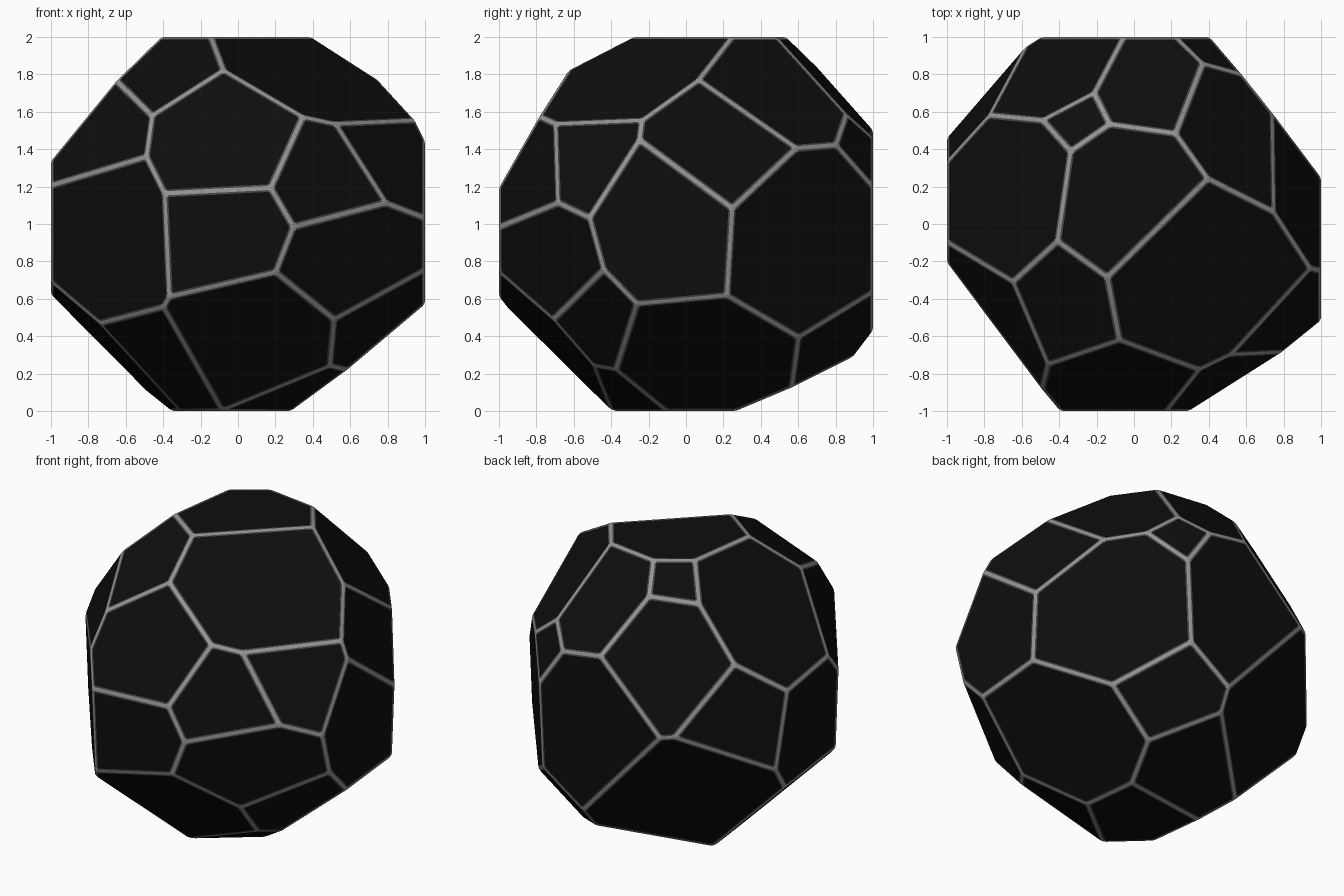
import bpy, bmesh
from mathutils import Vector

if "Cube" in bpy.data.objects:
    bpy.data.objects.remove(bpy.data.objects["Cube"])

# Cutting planes (a, b, c, d): a*x + b*y + c*z = d, measured from the block centre
CUTS = [
    # upper facets
    (-.052, -1.718, 1, 1.903), (-.722, -1, 1.67, 2.06), (-1.97, -1.25, 1, 2.435),
    (-1, .144, .89, 1.288), (-.69, 1, 1.386, 2.012), (.141, 1, .955, 1.473),
    (1, -1.019, 2.35, 2.5), (1.4, 1, 1.398, 2.198), (2.216, .735, 1, 2.484),
    # facets around the middle
    (1.72, -3.125, 1, 3.622), (1.644, -1.556, 1, 2.485), (1, -1.42, -.388, 1.724),
    (-.796, -.604, -.036, .913), (1.25, 1, -.06, 1.494), (1.463, 2.386, 1, 3.18),
    (-.98, 1.64, 1, 2.2), (-1.339, 1, .2545, 1.745),
    # lower facets
    (.23, -1.12, -1, 1.427), (1.117, -1.027, -1, 1.818), (.817, .093, -1, 1.223),
    (.341, -.436, -1, 1.144), (-1.11, 1.56, -1, 2.055), (.698, 1.15, -1, 1.78),
    (-.06, .445, -1, 1.105), (-.607, -.649, -1, 1.311), (-1, -.12, -1, 1.335),
]


def material(name, v):
    m = bpy.data.materials.new(name)
    m.diffuse_color = (v, v, v, 1)
    m.use_nodes = True
    m.node_tree.nodes["Principled BSDF"].inputs["Base Color"].default_value = m.diffuse_color
    return m


# Block cut down to a faceted stone
bm = bmesh.new()
bmesh.ops.create_cube(bm, size=2)
for a, b, c, d in CUTS:
    n = Vector((a, b, c))
    bmesh.ops.bisect_plane(bm, geom=bm.verts[:] + bm.edges[:] + bm.faces[:], dist=1e-5,
                           plane_co=n * d / n.length_squared, plane_no=n, clear_outer=True)
    rim = [e for e in bm.edges if e.is_boundary]
    if rim:
        bmesh.ops.holes_fill(bm, edges=rim, sides=0)
bmesh.ops.remove_doubles(bm, verts=bm.verts[:], dist=.035)
bmesh.ops.recalc_face_normals(bm, faces=bm.faces[:])

# Rounded, worn edges
res = bmesh.ops.bevel(bm, geom=bm.edges[:], offset=.022, offset_type='OFFSET', segments=4,
                      profile=.5, affect='EDGES', clamp_overlap=False)
worn = set(res['faces'])
for f in worn:
    f.smooth = True
    outer = any(g not in worn for e in f.edges for g in e.link_faces)
    f.material_index = 1 if outer else 2
bmesh.ops.translate(bm, verts=bm.verts[:], vec=(0, 0, 1))

mesh = bpy.data.meshes.new("faceted_stone")
bm.to_mesh(mesh)
bm.free()
for m in (material("black_facet", .004), material("edge_fade", .06), material("worn_edge", .3)):
    mesh.materials.append(m)
stone = bpy.data.objects.new("faceted_stone", mesh)
bpy.context.collection.objects.link(stone)
